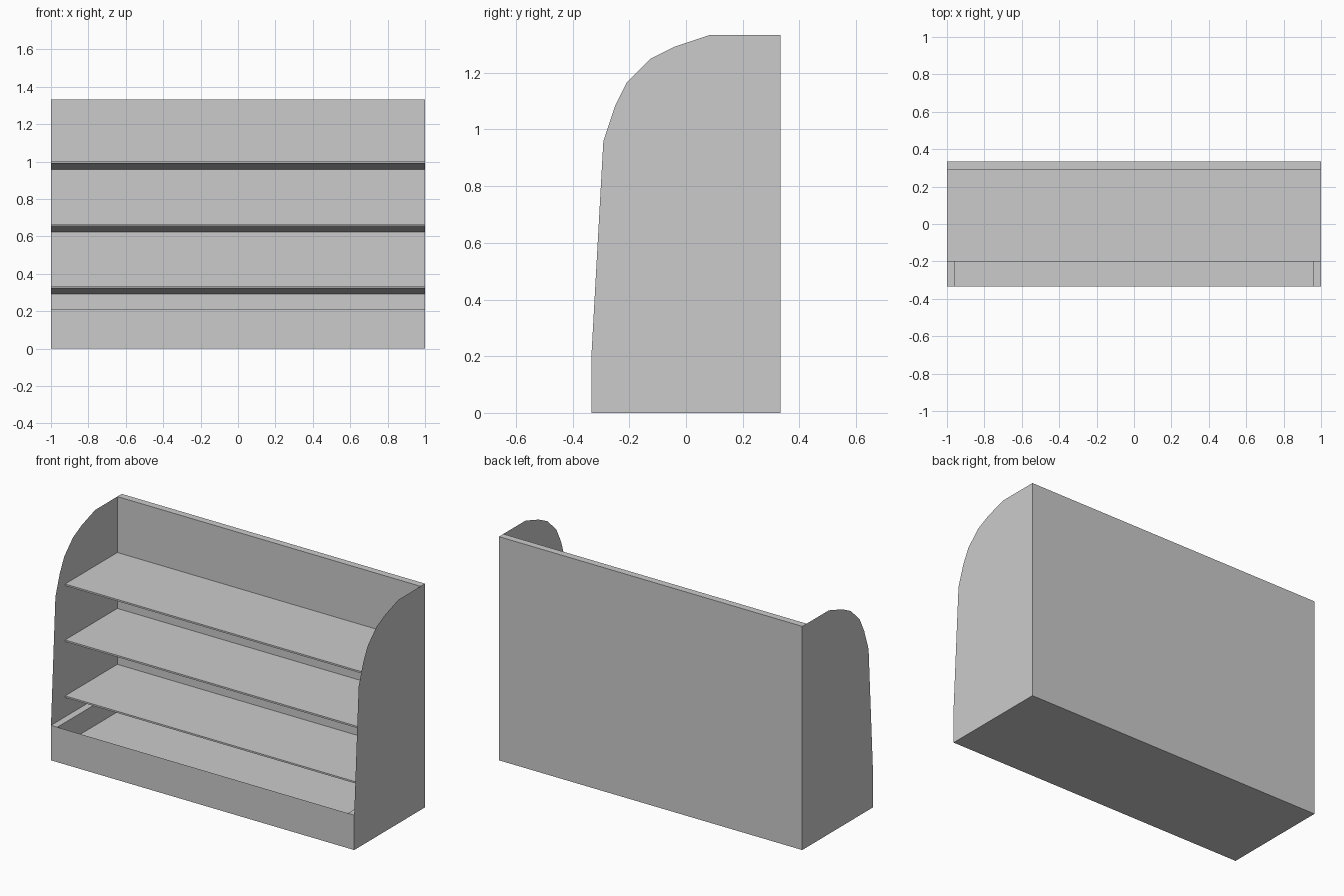
import bpy

if "Cube" in bpy.data.objects:
    bpy.data.objects.remove(bpy.data.objects["Cube"])

W, D, H = 1.0, 1 / 3, 4 / 3      # half width, half depth, height
T = 1 / 24                       # board thickness
LIP = 5 * T                      # height of the front of the base


def add_mesh(name, verts, faces):
    mesh = bpy.data.meshes.new(name)
    mesh.from_pydata(verts, [], faces)
    mesh.update()
    obj = bpy.data.objects.new(name, mesh)
    bpy.context.collection.objects.link(obj)
    return obj


def sweep(name, profile, place, start, end):
    """Extrude an open profile line into a sheet between start and end."""
    n = len(profile)
    verts = [place(p, start) for p in profile] + [place(p, end) for p in profile]
    faces = [(i, i + 1, n + i + 1, n + i) for i in range(n - 1)]
    return add_mesh(name, verts, faces)


def along_x(p, x):
    return (x, p[0], p[1])


def along_y(p, y):
    return (p[0], y, p[1])


# Side panels: thin sheets with a faceted, curved front top corner
side = [(-D, 0), (D, 0), (D, H), (2 * T, H), (-T, H - T), (-3 * T, H - 2 * T),
        (-5 * T, H - 4 * T), (-6 * T, H - 6 * T), (-7 * T, H - 9 * T), (-D, LIP)]
for name, x in (("side_panel_left", -W), ("side_panel_right", W)):
    loop = list(range(len(side)))
    if x < 0:
        loop.reverse()
    add_mesh(name, [(x, y, z) for y, z in side], [loop])

# Back board
back = D - T
sweep("back_board", [(D, 0), (D, H), (back, H), (back, 0)], along_x, -W, W)

# Base front and underside
sweep("base_front_and_bottom", [(-D, LIP), (-D, 0), (D, 0)], along_x, -W, W)

# Tray liner: side rims, inner walls and floor
inner, floor = W - T, 2 * T
sweep("base_tray", [(-W, LIP), (-inner, LIP), (-inner, floor),
                    (inner, floor), (inner, LIP), (W, LIP)], along_y, -D, back)

# Shelves: level top, thin front edge, underside sloping down to the back
for i in (1, 2, 3):
    z = i * H / 4
    sweep(f"shelf_{i}", [(back, z), (-0.2, z), (-0.2, z - 0.01), (back, z - T)],
          along_x, -W, W)
